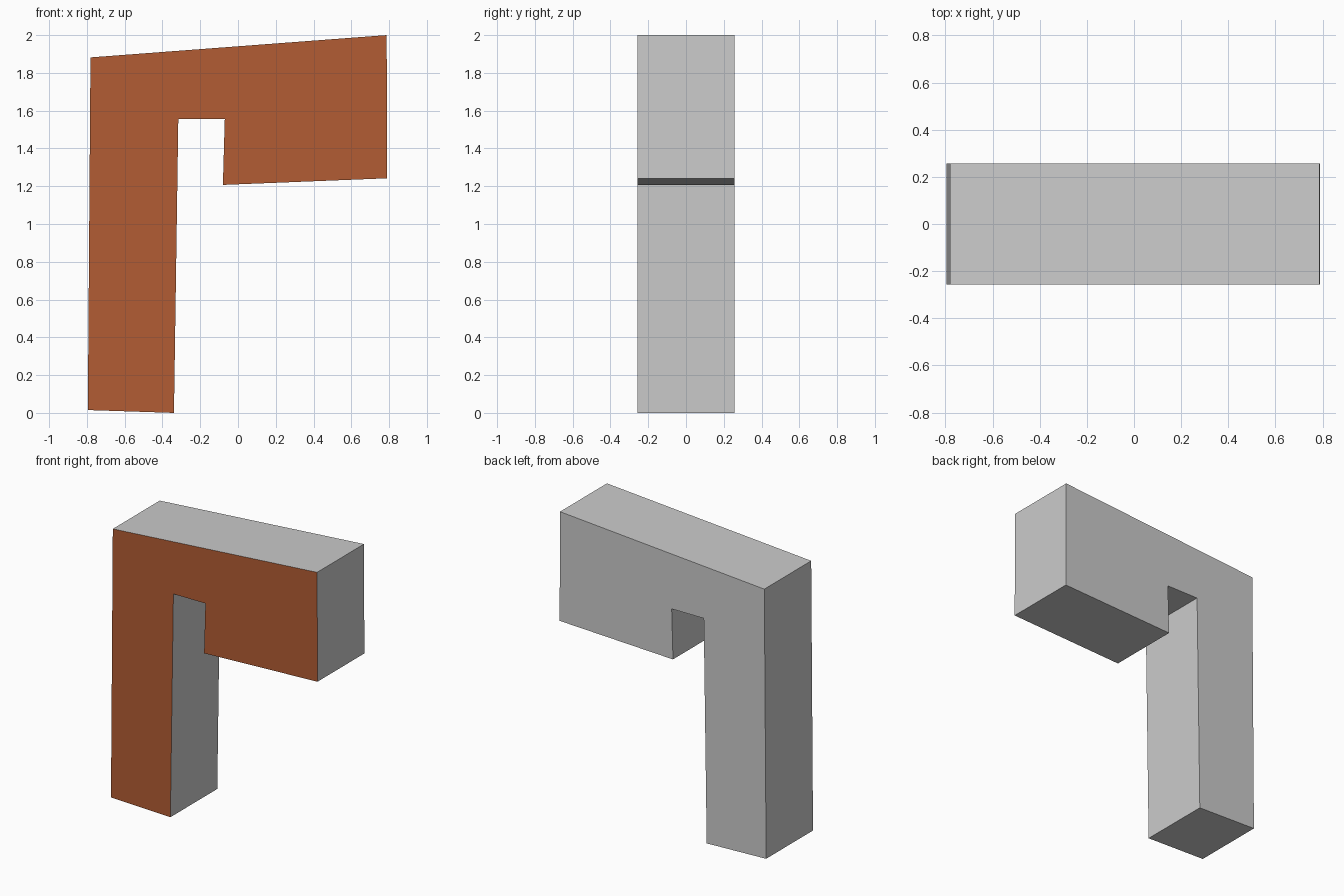
import bpy, bmesh

if "Cube" in bpy.data.objects:
    bpy.data.objects.remove(bpy.data.objects["Cube"])

# Side outline of the hooked block (x, z), counter-clockwise seen from the front
OUTLINE = [(-0.795, 0.015), (-0.339, 0.0), (-0.316, 1.555), (-0.07, 1.555),
           (-0.08, 1.207), (0.79, 1.242), (0.787, 2.0), (-0.781, 1.882)]
HALF_DEPTH = 0.257

# Front face first, then extrude it to the back
bm = bmesh.new()
front = bm.faces.new([bm.verts.new((x, -HALF_DEPTH, z)) for x, z in OUTLINE])
result = bmesh.ops.extrude_face_region(bm, geom=[front], use_keep_orig=True)
back_verts = [v for v in result["geom"] if isinstance(v, bmesh.types.BMVert)]
bmesh.ops.translate(bm, verts=back_verts, vec=(0, 2 * HALF_DEPTH, 0))
bmesh.ops.recalc_face_normals(bm, faces=bm.faces[:])

# Only the front face is painted
for face in bm.faces:
    face.material_index = 1 if face.normal.y < -0.9 else 0

mesh = bpy.data.meshes.new("hooked_block")
bm.to_mesh(mesh)
bm.free()

paint = bpy.data.materials.new("front_paint")
paint.diffuse_color = (0.45, 0.108, 0.034, 1)
paint.use_nodes = True
paint.node_tree.nodes["Principled BSDF"].inputs["Base Color"].default_value = paint.diffuse_color
mesh.materials.append(None)
mesh.materials.append(paint)

block = bpy.data.objects.new("hooked_block", mesh)
bpy.context.collection.objects.link(block)
